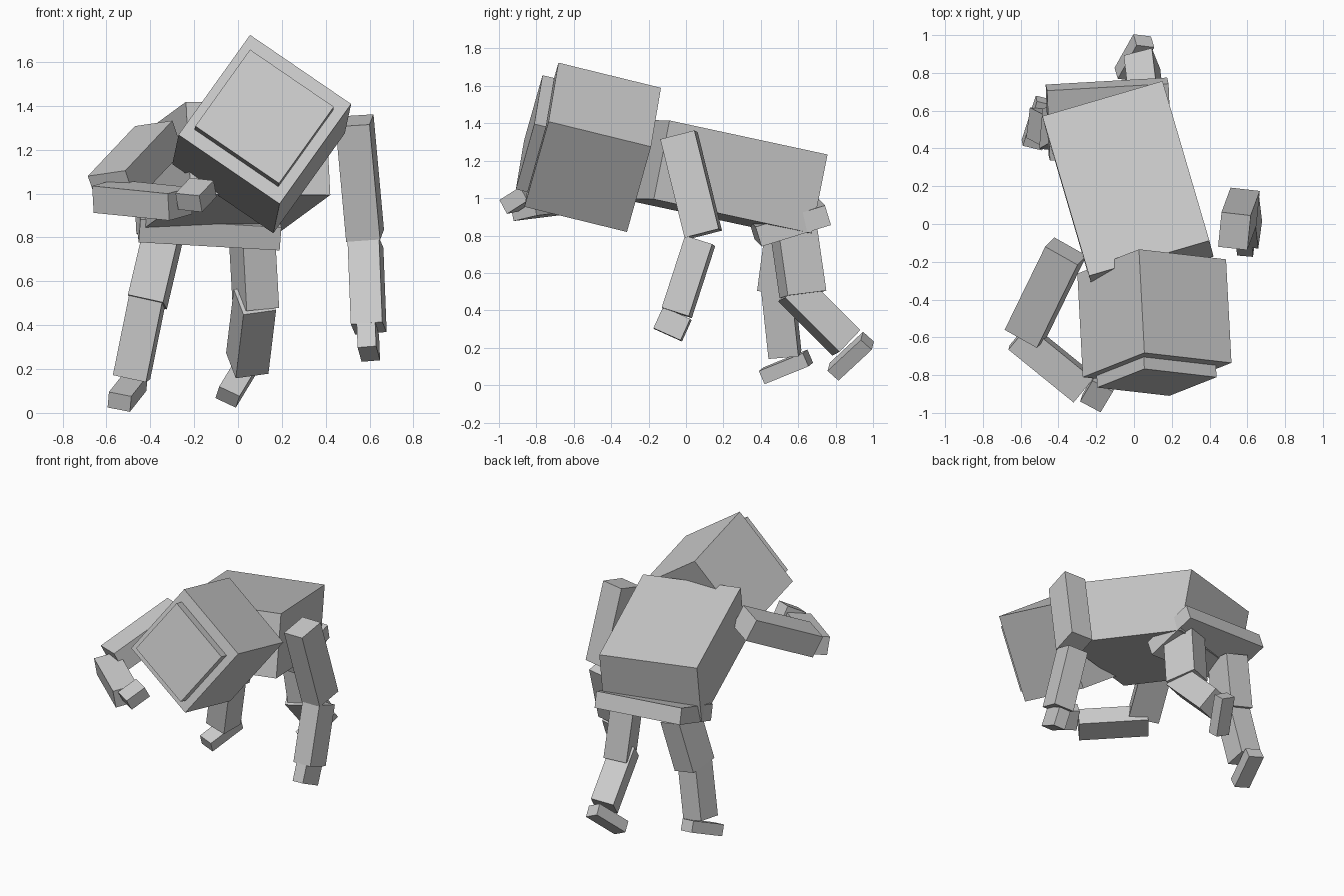
import bpy, bmesh
from mathutils import Vector, Matrix


def block(name, corner, a, b, depth):
    """Rectangular block from one corner, two edges and a signed depth along a x b."""
    corner, a, b = Vector(corner), Vector(a), Vector(b)
    b = (b - b.project(a)).normalized() * b.length      # keep edges square
    c = a.cross(b).normalized() * depth
    frame = Matrix((a, b, c)).transposed().to_4x4()
    frame.translation = corner + (a + b + c) / 2
    bm = bmesh.new()
    bmesh.ops.create_cube(bm, size=1, matrix=frame)
    bmesh.ops.recalc_face_normals(bm, faces=bm.faces)
    mesh = bpy.data.meshes.new(name)
    bm.to_mesh(mesh)
    bm.free()
    obj = bpy.data.objects.new(name, mesh)
    bpy.context.collection.objects.link(obj)
    return obj


# Head with the raised face plate
block("head", (0.055, -0.682, 1.724), (0.461, -0.053, -0.315), (-0.324, -0.129, -0.457), 0.565)
block("face_plate", (0.055, -0.767, 1.657), (0.382, -0.044, -0.261), (-0.248, -0.099, -0.350), 0.065)

# Torso and hips
block("torso", (0.399, -0.088, 1.415), (-0.248, 0.845, -0.182), (-0.639, -0.177, 0.002), -0.43)
block("hips", (0.19, 0.404, 0.741), (-0.643, -0.037, 0.037), (-0.015, 0.371, 0.115), -0.11)

# Hanging arm on the +x side
block("upper_arm_right", (0.60, -0.138, 1.315), (0.048, 0.13, -0.526), (0.018, 0.183, 0.046), -0.156)
block("forearm_right", (0.643, -0.005, 0.80), (0.015, -0.125, -0.385), (0.02, 0.145, -0.045), -0.145)
block("hand_right", (0.63, -0.174, 0.305), (0.018, 0.145, -0.065), (-0.005, 0.05, 0.115), -0.085)

# Bent arm on the -x side
block("upper_arm_left", (-0.685, -0.56, 1.08), (0.215, 0.44, 0.228), (0.169, -0.10, 0.023), 0.156)
block("forearm_left", (-0.32, -0.945, 1.0), (-0.345, 0.28, 0.035), (0.095, 0.13, 0.03), 0.125)
block("hand_left", (-0.177, -0.997, 0.99), (0.066, 0.11, 0.07), (-0.11, 0.055, 0.01), -0.085)

# Trailing leg on the +x side
block("thigh_right", (0.04, 0.50, 0.465), (-0.02, -0.052, 0.36), (-0.065, 0.205, 0.03), -0.155)
block("shin_right", (-0.01, 0.783, 0.158), (0.035, -0.29, 0.29), (-0.045, 0.115, 0.11), -0.155)
block("foot_right", (-0.01, 0.815, 0.024), (0.10, 0.178, 0.165), (-0.093, 0.012, 0.044), 0.08)

# Standing leg on the -x side
block("thigh_left", (-0.342, 0.38, 0.504), (0.08, 0.045, 0.34), (0.018, 0.21, -0.03), 0.165)
block("shin_left", (-0.42, 0.441, 0.14), (0.075, -0.04, 0.37), (0.02, 0.16, 0.015), 0.155)
block("foot_left", (-0.493, 0.42, 0.005), (0.075, 0.235, 0.095), (-0.10, 0.03, 0.022), 0.077)
